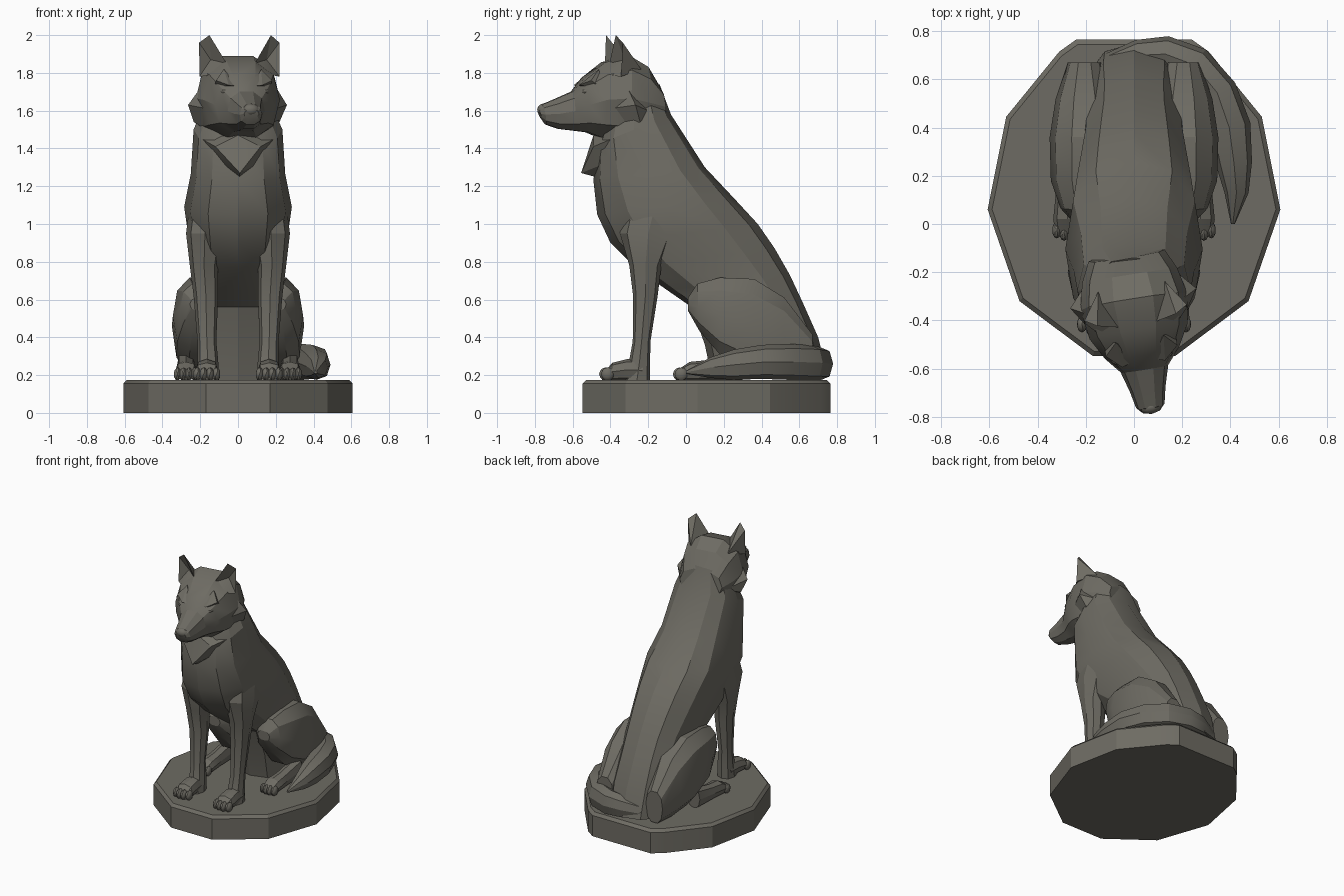
import bpy, bmesh, math
from mathutils import Vector, Matrix

stone = bpy.data.materials.new("grey stone")
stone.diffuse_color = (0.155, 0.148, 0.125, 1)
X = Vector((1, 0, 0))
HEAD = (Matrix.Translation((-0.02, -0.2, 0)) @ Matrix.Rotation(math.radians(9), 4, 'Z')
        @ Matrix.Translation((0, 0.2, 0)))


def finish(name, bm, matrix=None, angle=25):
    if matrix:
        bm.transform(matrix)
    bmesh.ops.recalc_face_normals(bm, faces=bm.faces)
    me = bpy.data.meshes.new(name)
    bm.to_mesh(me)
    bm.free()
    me.materials.append(stone)
    ob = bpy.data.objects.new(name, me)
    bpy.context.collection.objects.link(ob)
    bpy.ops.object.select_all(action='DESELECT')
    ob.select_set(True)
    bpy.context.view_layer.objects.active = ob
    bpy.ops.object.shade_smooth_by_angle(angle=math.radians(angle))
    return ob


def loft(name, rings, sides=10, matrix=None, power=0.85):
    """Skin a list of (centre, half axis u, half axis v) rings."""
    bm = bmesh.new()
    loops = []
    for c, u, v in rings:
        loop = []
        for i in range(sides):
            a = 2 * math.pi * i / sides
            cu = math.copysign(abs(math.cos(a)) ** power, math.cos(a))
            sv = math.copysign(abs(math.sin(a)) ** power, math.sin(a))
            loop.append(bm.verts.new(Vector(c) + cu * u + sv * v))
        loops.append(loop)
    for a, b in zip(loops, loops[1:]):
        for i in range(sides):
            j = (i + 1) % sides
            bm.faces.new((a[i], a[j], b[j], b[i]))
    bm.faces.new(loops[0])
    bm.faces.new(loops[-1])
    return finish(name, bm, matrix)


def span_rings(rows, x=0):
    """Rows (y1, z1, y2, z2, half width): ring spans two side-view points."""
    out = []
    for y1, z1, y2, z2, w in rows:
        a, b = Vector((x, y1, z1)), Vector((x, y2, z2))
        out.append(((a + b) / 2, X * w, (b - a) / 2))
    return out


def hull(name, pts, matrix=None):
    bm = bmesh.new()
    for p in pts:
        bm.verts.new(p)
    r = bmesh.ops.convex_hull(bm, input=bm.verts)
    bmesh.ops.delete(bm, geom=[v for v in bm.verts if not v.link_faces], context='VERTS')
    return finish(name, bm, matrix)


def blob(name, loc, size, matrix=None):
    bm = bmesh.new()
    bmesh.ops.create_icosphere(bm, subdivisions=2, radius=1)
    m = Matrix.Translation(loc) @ Matrix.Diagonal((*size, 1))
    return finish(name, bm, matrix @ m if matrix else m)


# plinth: many-sided slab with a chamfered rim
half = [(0.17, -0.548), (0.475, -0.32), (0.607, 0.06), (0.53, 0.445), (0.31, 0.715), (0.24, 0.765)]
outline = half + [(-x, y) for x, y in reversed(half)]
bm = bmesh.new()
levels = []
for z, s in ((0, 1), (0.155, 1), (0.175, 0.97)):
    levels.append([bm.verts.new((x * s, 0.1 + (y - 0.1) * s, z)) for x, y in outline])
n = len(outline)
for a, b in zip(levels, levels[1:]):
    for i in range(n):
        bm.faces.new((a[i], a[(i + 1) % n], b[(i + 1) % n], b[i]))
bm.faces.new(levels[0])
bm.faces.new(levels[-1])
finish("plinth", bm)

# torso and neck: front point to back point
loft("torso", span_rings([
    (-0.42, 1.56, -0.14, 1.74, 0.17),
    (-0.47, 1.42, -0.08, 1.58, 0.235),
    (-0.49, 1.23, 0.10, 1.30, 0.25),
    (-0.47, 1.05, 0.26, 1.13, 0.285),
    (-0.40, 0.90, 0.38, 1.00, 0.265),
    (-0.27, 0.77, 0.47, 0.87, 0.245),
    (-0.10, 0.65, 0.55, 0.73, 0.225),
    (0.03, 0.56, 0.62, 0.58, 0.22),
    (0.10, 0.36, 0.70, 0.40, 0.23),
    (0.14, 0.17, 0.75, 0.20, 0.22)]), 12)

# ruff hanging over the chest
hull("chest_ruff", [(0.01, -0.555, 1.27), (0, -0.49, 1.47), (0, -0.3, 1.2)] +
     [(s * x, y, z) for s in (-1, 1) for x, y, z in
      ((0.21, -0.37, 1.46), (0.22, -0.28, 1.38), (0.12, -0.49, 1.41))])

# head, turned slightly to one side
loft("head", span_rings([
    (-0.12, 1.52, -0.14, 1.72, 0.16),
    (-0.22, 1.44, -0.21, 1.84, 0.20),
    (-0.34, 1.43, -0.31, 1.90, 0.225),
    (-0.46, 1.45, -0.44, 1.865, 0.205),
    (-0.53, 1.48, -0.55, 1.78, 0.155),
    (-0.60, 1.49, -0.61, 1.705, 0.10),
    (-0.68, 1.50, -0.70, 1.665, 0.075),
    (-0.75, 1.525, -0.77, 1.635, 0.06),
    (-0.775, 1.56, -0.79, 1.605, 0.04)]), 10, HEAD)
blob("nose", (0, -0.765, 1.605), (0.045, 0.03, 0.032), HEAD)

for s, side in ((-1, "left"), (1, "right")):
    # cheek fur, brow and eye
    hull(side + "_cheek_fur", [(s * x, y, z) for x, y, z in (
        (0.265, -0.31, 1.63), (0.23, -0.28, 1.54), (0.14, -0.50, 1.60), (0.17, -0.36, 1.77),
        (0.15, -0.18, 1.58), (0.12, -0.40, 1.46))], HEAD)
    hull(side + "_brow", [(s * x, y, z) for x, y, z in (
        (0.04, -0.57, 1.73), (0.15, -0.53, 1.76), (0.09, -0.585, 1.735),
        (0.10, -0.48, 1.82), (0.05, -0.52, 1.72), (0.15, -0.47, 1.72))], HEAD)
    blob(side + "_eye", (s * 0.10, -0.55, 1.70), (0.03, 0.025, 0.018), HEAD)

    # ear: hollow-fronted pyramid
    bm = bmesh.new()
    tip, mid, out, inn, back, low, hol = [bm.verts.new((s * x, y, z)) for x, y, z in (
        (0.165, -0.40, 2.0), (0.215, -0.37, 1.96), (0.215, -0.38, 1.78), (0.075, -0.42, 1.85),
        (0.14, -0.26, 1.82), (0.15, -0.45, 1.79), (0.15, -0.35, 1.87))]
    for f in ((tip, mid, hol), (mid, out, hol), (tip, hol, inn), (out, low, hol), (low, inn, hol),
              (tip, back, mid), (mid, back, out), (tip, inn, back), (out, back, inn, low)):
        bm.faces.new(f)
    finish(side + "_ear", bm, HEAD, 20)

    # front leg: x, y, z, half width, half depth
    loft(side + "_front_leg", [(Vector((s * x, y, z)), X * w, Vector((0, d, 0))) for x, y, z, w, d in (
        (0.15, -0.15, 1.15, 0.10, 0.16), (0.175, -0.20, 0.95, 0.10, 0.15),
        (0.18, -0.215, 0.78, 0.075, 0.085), (0.17, -0.215, 0.62, 0.065, 0.065),
        (0.165, -0.235, 0.38, 0.05, 0.047), (0.16, -0.245, 0.28, 0.055, 0.055),
        (0.16, -0.26, 0.17, 0.06, 0.07))], 8)
    loft(side + "_front_paw", span_rings([
        (-0.24, 0.17, -0.22, 0.28, 0.05), (-0.32, 0.17, -0.31, 0.285, 0.06),
        (-0.40, 0.17, -0.39, 0.265, 0.065), (-0.44, 0.175, -0.43, 0.22, 0.05)], s * 0.165), 8)

    # haunch and hind foot
    loft(side + "_haunch", span_rings([
        (0.01, 0.54, 0.01, 0.61, 0.05), (0.07, 0.43, 0.06, 0.69, 0.10),
        (0.18, 0.30, 0.18, 0.725, 0.14), (0.36, 0.20, 0.36, 0.72, 0.145),
        (0.52, 0.18, 0.52, 0.62, 0.12), (0.67, 0.18, 0.67, 0.42, 0.07)], s * 0.205), 10)
    loft(side + "_hind_foot", span_rings([
        (0.30, 0.17, 0.30, 0.32, 0.05), (0.12, 0.17, 0.12, 0.28, 0.05),
        (0.02, 0.17, 0.02, 0.27, 0.06), (-0.05, 0.175, -0.04, 0.23, 0.05)], s * 0.275), 8)

    # toes of both paws
    for k in (-1.5, -0.5, 0.5, 1.5):
        y = 0.01 * abs(k)
        blob(side + "_front_toe", (s * 0.165 + k * 0.034, -0.43 + y, 0.205), (0.021, 0.035, 0.036))
        blob(side + "_hind_toe", (s * 0.275 + k * 0.03, -0.04 + y, 0.205), (0.02, 0.035, 0.035))

# tail curling round one side: x, y, z, half width, half height
path = [(-0.10, 0.66, 0.24, 0.05, 0.06), (0.02, 0.70, 0.255, 0.065, 0.08),
        (0.13, 0.705, 0.26, 0.075, 0.09), (0.25, 0.66, 0.265, 0.08, 0.095),
        (0.345, 0.545, 0.27, 0.085, 0.095), (0.395, 0.40, 0.27, 0.09, 0.09),
        (0.415, 0.25, 0.255, 0.075, 0.08), (0.425, 0.13, 0.24, 0.05, 0.055),
        (0.41, 0.0, 0.215, 0.008, 0.008)]
rings = []
for i, p in enumerate(path):
    a, b = path[max(i - 1, 0)], path[min(i + 1, len(path) - 1)]
    t = Vector((b[0] - a[0], b[1] - a[1], 0)).normalized()
    rings.append((p[:3], t.cross(Vector((0, 0, 1))) * p[3], Vector((0, 0, p[4]))))
loft("tail", rings, 8)
